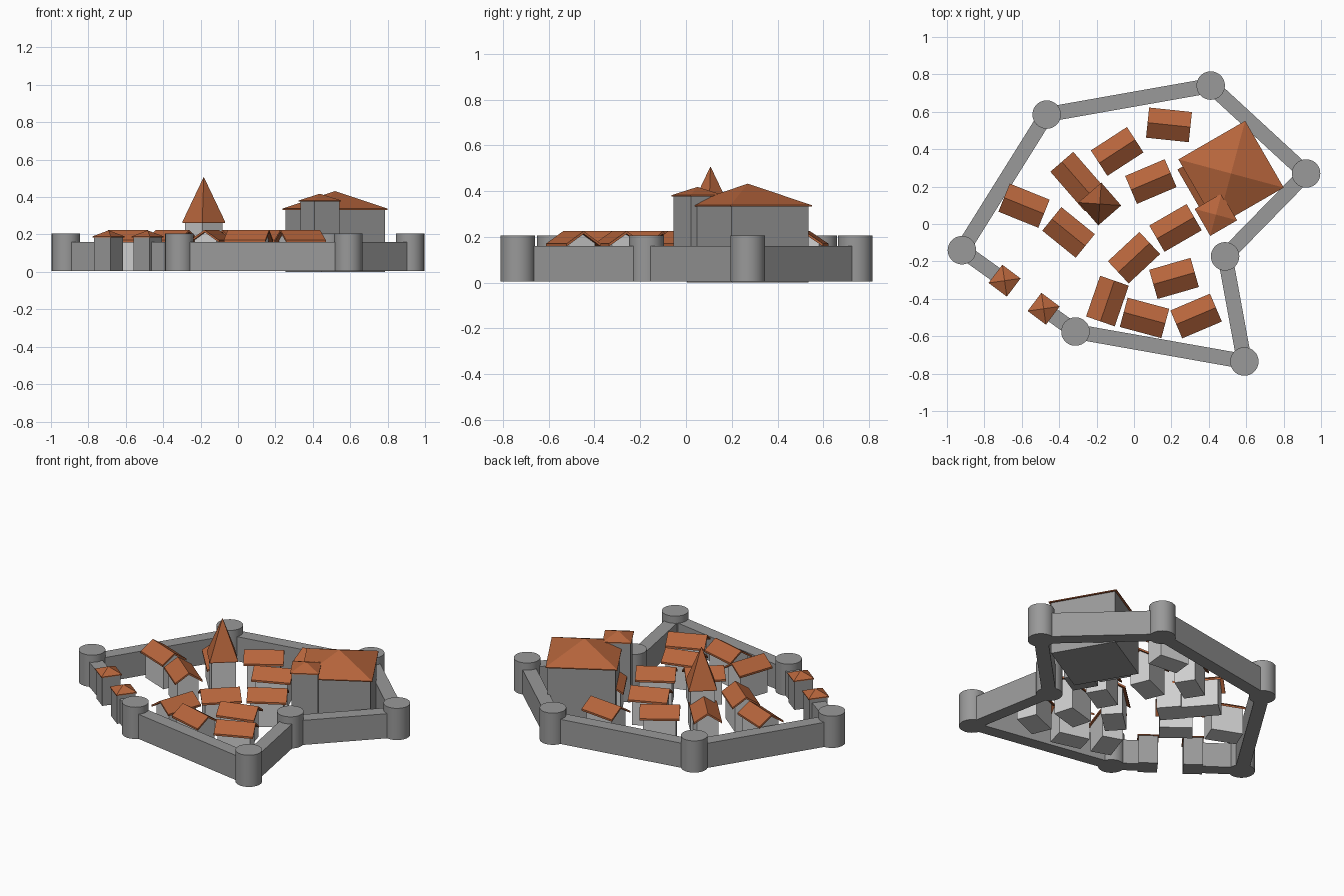
import bpy, bmesh, math
from mathutils import Matrix, Vector

if "Cube" in bpy.data.objects:
    bpy.data.objects.remove(bpy.data.objects["Cube"])

BASE = 0.005      # ground level of everything but the keep


def material(name, rgb):
    m = bpy.data.materials.new(name)
    m.diffuse_color = (*rgb, 1)
    m.use_nodes = True
    m.node_tree.nodes["Principled BSDF"].inputs["Base Color"].default_value = m.diffuse_color
    return m


STONE = material("grey stone", (0.32, 0.32, 0.32))
PLASTER = material("pale plaster", (0.62, 0.62, 0.62))
TILE = material("terracotta tile", (0.47, 0.13, 0.045))


def finish(bm, name, mat, x=0, y=0, angle=0):
    bmesh.ops.recalc_face_normals(bm, faces=bm.faces)
    me = bpy.data.meshes.new(name)
    bm.to_mesh(me)
    bm.free()
    me.materials.append(mat)
    ob = bpy.data.objects.new(name, me)
    ob.location = (x, y, 0)
    ob.rotation_euler.z = math.radians(angle)
    bpy.context.collection.objects.link(ob)
    return ob


def box(name, mat, x, y, angle, length, width, z0, z1):
    bm = bmesh.new()
    bmesh.ops.create_cube(bm, size=1, matrix=Matrix.Translation((0, 0, (z0 + z1) / 2))
                          @ Matrix.Diagonal((length, width, z1 - z0, 1)))
    return finish(bm, name, mat, x, y, angle)


def extrude_profile(name, mat, x, y, angle, length, profile):
    """Extrude a (y, z) outline along local x."""
    bm = bmesh.new()
    face = bm.faces.new([bm.verts.new((-length / 2, py, pz)) for py, pz in profile])
    ext = bmesh.ops.extrude_face_region(bm, geom=[face])
    bmesh.ops.translate(bm, vec=(length, 0, 0),
                        verts=[v for v in ext["geom"] if isinstance(v, bmesh.types.BMVert)])
    return finish(bm, name, mat, x, y, angle)


def pyramid(name, x, y, angle, side, z0, z1):
    """Four-sided roof with a thin eave edge."""
    bm = bmesh.new()
    h = side / 2
    ring = [(-h, -h), (h, -h), (h, h), (-h, h)]
    low = [bm.verts.new((a, b, z0 - 0.006)) for a, b in ring]
    eave = [bm.verts.new((a, b, z0)) for a, b in ring]
    top = bm.verts.new((0, 0, z1))
    bm.faces.new(low)
    for i in range(4):
        j = (i + 1) % 4
        bm.faces.new((low[i], low[j], eave[j], eave[i]))
        bm.faces.new((eave[i], eave[j], top))
    return finish(bm, name, TILE, x, y, angle)


def house(name, x, y, angle, length=0.23, width=0.162):
    """Gabled body under an overhanging chevron roof."""
    h, b = width / 2, width / 2 - 0.019
    ridge, eave, t = 0.225, 0.170, 0.012
    slope = (ridge - eave) / h
    wall_top = ridge - t - slope * b
    extrude_profile(name + "_walls", PLASTER, x, y, angle, length - 0.04,
                    [(-b, BASE), (b, BASE), (b, wall_top), (0, ridge - t), (-b, wall_top)])
    extrude_profile(name + "_roof", TILE, x, y, angle, length,
                    [(-h, eave - t), (0, ridge - t), (h, eave - t),
                     (h, eave), (0, ridge), (-h, eave)])


def square_tower(name, mat, x, y, angle, body, roof, z0, eave, apex):
    box(name + "_body", mat, x, y, angle, body, body, z0, eave - 0.004)
    pyramid(name + "_roof", x, y, angle, roof, eave, apex)


def round_tower(name, x, y):
    bm = bmesh.new()
    bmesh.ops.create_cone(bm, cap_ends=True, segments=48, radius1=0.076, radius2=0.076,
                          depth=0.2, matrix=Matrix.Translation((0, 0, BASE + 0.1)))
    ob = finish(bm, name, STONE, x, y)
    bpy.ops.object.select_all(action='DESELECT')
    bpy.context.view_layer.objects.active = ob
    ob.select_set(True)
    bpy.ops.object.shade_smooth_by_angle(angle=math.radians(30))


def wall(name, a, b):
    a, b = Vector(a), Vector(b)
    mid, d = (a + b) / 2, b - a
    box(name, STONE, mid.x, mid.y, math.degrees(math.atan2(d.y, d.x)),
        d.length, 0.08, BASE, 0.16)


# ring wall with round towers, open at the gate
corners = [(-0.92, -0.14), (-0.467, 0.585), (0.41, 0.74), (0.92, 0.27),
           (0.487, -0.173), (0.59, -0.735), (-0.313, -0.575)]
gates = [(-0.692, -0.303), (-0.483, -0.453)]
for i, c in enumerate(corners):
    round_tower(f"round_tower_{i + 1}", *c)
path = [gates[0]] + corners + [gates[1]]
for i in range(len(path) - 1):
    wall(f"ring_wall_{i + 1}", path[i], path[i + 1])

# gate towers
for side, (x, y) in zip(("left", "right"), gates):
    square_tower(f"gate_tower_{side}", STONE, x, y, -37, 0.11, 0.122, BASE, 0.19, 0.222)

# keep with corner turret
square_tower("keep", STONE, 0.519, 0.27, 30, 0.39, 0.412, 0.0, 0.338, 0.432)
square_tower("keep_turret", STONE, 0.438, 0.05, 30, 0.152, 0.166, BASE, 0.382, 0.418)

# church
house("church_nave", -0.294, 0.227, -49, length=0.28)
square_tower("church_tower", PLASTER, -0.183, 0.107, -49, 0.142, 0.162, BASE, 0.268, 0.508)

# town houses: x, y, ridge angle
houses = [(-0.588, 0.098, -22), (-0.09, 0.388, 33), (0.187, 0.53, -6), (0.09, 0.227, 23),
          (-0.35, -0.045, -39), (0.222, -0.021, 30), (0.0, -0.18, 43), (0.214, -0.291, 16),
          (-0.142, -0.412, 71), (0.056, -0.502, -15), (0.332, -0.492, 23), (0.36, 0.232, -60)]
for i, (x, y, angle) in enumerate(houses):
    house(f"house_{i + 1}", x, y, angle)
